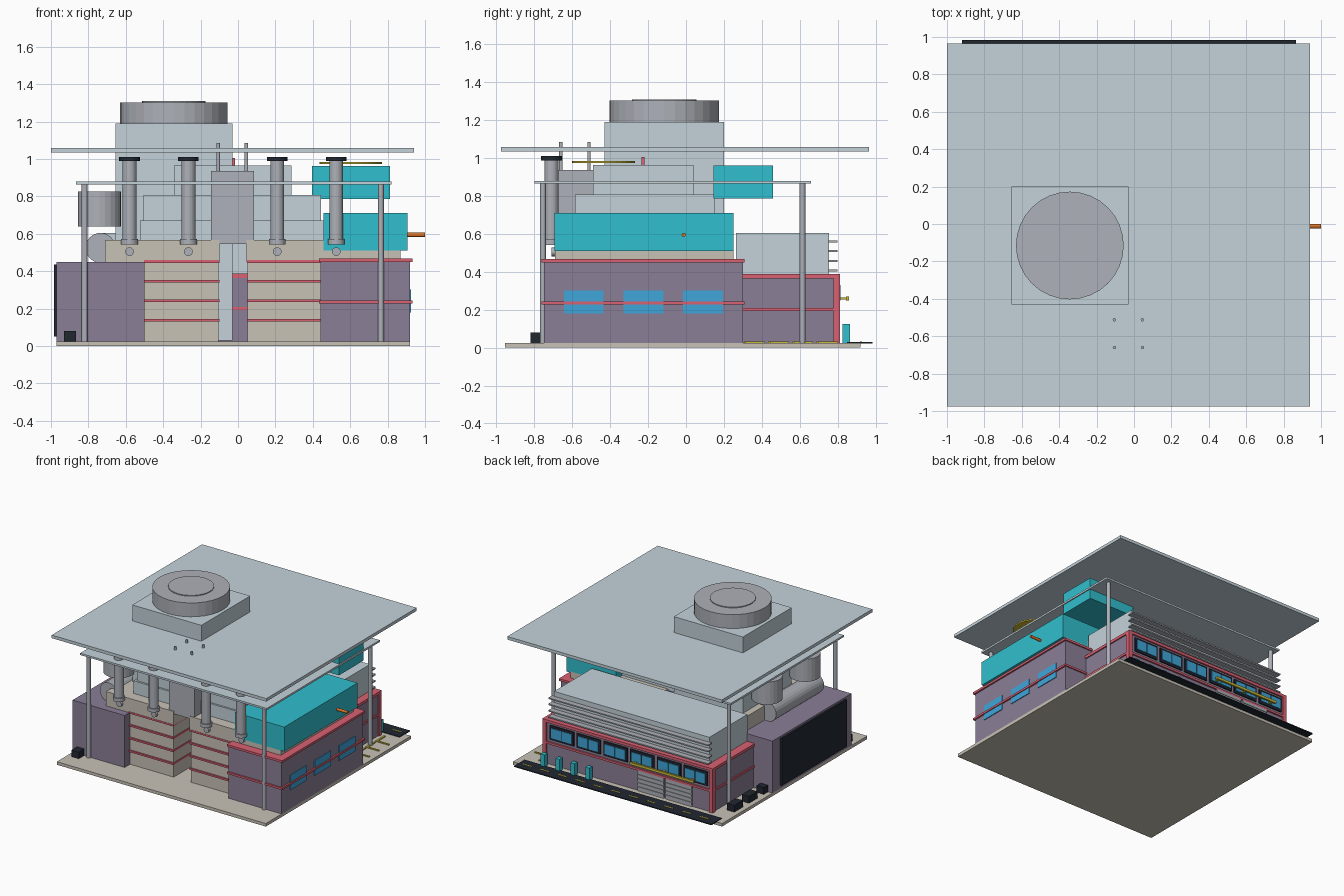
import bpy, bmesh
from math import pi
from mathutils import Matrix, Vector

MATS = {}
COLORS = dict(
    pale=(0.55, 0.65, 0.70), purple=(0.26, 0.21, 0.31), red=(0.70, 0.12, 0.17),
    beige=(0.58, 0.54, 0.47), cyan=(0.03, 0.52, 0.62), dark=(0.015, 0.02, 0.03),
    glass=(0.05, 0.38, 0.70), yellow=(0.60, 0.50, 0.04), orange=(0.70, 0.17, 0.02),
    steel=(0.42, 0.44, 0.48))


def finish(bm, name, color):
    me = bpy.data.meshes.new(name)
    bm.to_mesh(me)
    bm.free()
    if color not in MATS:
        MATS[color] = bpy.data.materials.new(color)
        MATS[color].diffuse_color = (*COLORS[color], 1)
    me.materials.append(MATS[color])
    ob = bpy.data.objects.new(name, me)
    bpy.context.collection.objects.link(ob)
    return ob


def box(name, color, x0, x1, y0, y1, z0, z1):
    bm = bmesh.new()
    m = Matrix.Translation(((x0 + x1) / 2, (y0 + y1) / 2, (z0 + z1) / 2))
    m = m @ Matrix.Diagonal((x1 - x0, y1 - y0, z1 - z0, 1))
    bmesh.ops.create_cube(bm, size=1, matrix=m)
    return finish(bm, name, color)


def rod(name, color, a, b, r, n=24):
    a, b = Vector(a), Vector(b)
    d = b - a
    bm = bmesh.new()
    m = Matrix.Translation((a + b) / 2) @ d.to_track_quat('Z', 'Y').to_matrix().to_4x4()
    bmesh.ops.create_cone(bm, cap_ends=True, segments=n, radius1=r, radius2=r,
                          depth=d.length, matrix=m)
    return finish(bm, name, color)


def upright(name, color, x, y, z0, z1, r, n=24):
    return rod(name, color, (x, y, z0), (x, y, z1), r, n)


# Ground, road and road markings
box("ground_slab", "beige", -0.97, 0.92, -0.955, 0.92, 0, 0.025)
box("road", "dark", -0.92, 0.865, 0.85, 0.985, 0.022, 0.03)
for i in range(11):
    x = -0.85 + i * 0.16
    box("road_dash", "yellow", x, x + 0.08, 0.918, 0.928, 0.03, 0.033)
for i in range(4):
    y = 0.305 + i * 0.128
    box("parking_line", "yellow", 0.76, 0.775, y, y + 0.11, 0.025, 0.033)
    box("parking_divider", "yellow", 0.76, 0.88, y, y + 0.012, 0.025, 0.033)

# Overhead roof and the lower canopy on posts
box("upper_roof", "pale", -1.0, 0.94, -0.977, 0.965, 1.035, 1.06)
box("canopy", "pale", -0.867, 0.82, -0.8, 0.66, 0.865, 0.88)
for x in (-0.82, 0.765):
    for y in (-0.755, 0.615):
        upright("canopy_post", "steel", x, y, 0.02, 0.87, 0.016, 16)

# Cooling tower with round fan housing
box("cooling_tower", "pale", -0.655, -0.03, -0.43, 0.2, 0.03, 1.19)
upright("fan_housing", "steel", -0.343, -0.115, 1.19, 1.303, 0.288, 32)
upright("fan_hub", "steel", -0.343, -0.115, 1.30, 1.31, 0.17, 32)

# Left wing with a large dark panel
box("left_wing", "purple", -0.97, -0.5, -0.75, 0.27, 0.025, 0.45)
box("left_panel", "dark", -0.985, -0.965, -0.67, 0.17, 0.05, 0.435)
for y in (0.65, 0.46, 0.27, -0.765):
    box("ground_unit", "dark", -0.93, -0.865, y - 0.055, y + 0.055, 0.025, 0.08)

# Tanks on the left wing
for y in (0.01, -0.48):
    upright("tank", "steel", -0.74, y, 0.64, 0.825, 0.115)
rod("lying_tank", "steel", (-0.735, 0.0, 0.525), (-0.735, -0.62, 0.525), 0.08)

# Right wing with trims and windows
box("right_wing", "purple", 0.44, 0.92, -0.75, 0.3, 0.025, 0.455)
for z0, z1 in ((0.45, 0.468), (0.228, 0.244)):
    box("right_wing_trim", "red", 0.433, 0.933, -0.763, 0.31, z0, z1)
for y in (-0.645, -0.33, -0.015):
    box("right_window", "glass", 0.9, 0.926, y, y + 0.21, 0.18, 0.302)

# Central striped blocks, with an open gap between them
for x0, x1, u0, u1 in ((-0.5, -0.105, -0.71, -0.1), (0.05, 0.44, 0.045, 0.665)):
    box("central_block", "beige", x0, x1, -0.68, 0.25, 0.025, 0.46)
    box("central_cornice", "beige", u0, u1, -0.69, 0.25, 0.45, 0.567)
    for z in (0.137, 0.242, 0.347, 0.452):
        box("red_stripe", "red", x0 - 0.003, x1 + 0.005, -0.693, 0.255, z - 0.007, z + 0.007)

# Stepped roof boxes
box("roof_step_low", "pale", -0.525, 0.46, -0.6, 0.17, 0.555, 0.67)
box("roof_step_mid", "pale", -0.505, 0.445, -0.585, 0.15, 0.56, 0.808)
box("roof_step_high", "pale", -0.342, 0.285, -0.49, 0.04, 0.56, 0.965)
box("roof_marker", "red", -0.03, -0.015, -0.235, -0.22, 0.965, 1.005)

# Lift shaft with four masts
box("shaft", "steel", -0.145, 0.085, -0.685, -0.49, 0.545, 0.937)
for x in (-0.105, 0.045):
    for y in (-0.512, -0.66):
        upright("mast", "steel", x, y, 0.93, 1.085, 0.009, 12)

# Front chimneys with collars, caps and stubs
for x in (-0.58, -0.265, 0.21, 0.525):
    upright("chimney", "steel", x, -0.71, 0.55, 0.99, 0.037)
    upright("chimney_collar", "steel", x, -0.71, 0.543, 0.572, 0.045)
    upright("chimney_cap", "dark", x, -0.71, 0.988, 1.012, 0.055)
    rod("chimney_stub", "steel", (x, -0.71, 0.505), (x, -0.66, 0.505), 0.023)

# Cyan roof volumes, disc and horizontal pole
box("cyan_plinth", "beige", 0.5, 0.87, -0.69, 0.25, 0.46, 0.52)
box("cyan_lower", "cyan", 0.458, 0.905, -0.695, 0.25, 0.51, 0.71)
box("cyan_upper", "cyan", 0.395, 0.812, 0.145, 0.458, 0.787, 0.962)
upright("landing_disc", "yellow", 0.602, -0.435, 0.974, 0.985, 0.167, 32)
rod("side_pole", "orange", (0.88, -0.012, 0.595), (1.0, -0.012, 0.595), 0.011, 12)

# Back building with trims and corner posts
box("back_building", "purple", -0.8, 0.72, 0.26, 0.8, 0.025, 0.37)
for z0, z1 in ((0.365, 0.388), (0.193, 0.21)):
    box("back_trim", "red", -0.81, 0.73, 0.255, 0.813, z0, z1)
for x in (-0.81, 0.695):
    box("back_corner_post", "red", x, x + 0.035, 0.778, 0.813, 0.025, 0.37)
box("back_upper", "pale", -0.74, 0.665, 0.265, 0.755, 0.385, 0.605)
for z in (0.407, 0.457, 0.51, 0.56):
    box("louvre", "steel", -0.76, 0.685, 0.75, 0.8, z - 0.005, z + 0.005)

# Back window row: dark frame with two panes each
for i in range(6):
    x = -0.76 + i * 0.242
    box("back_window_frame", "dark", x, x + 0.215, 0.79, 0.81, 0.232, 0.348)
    for k in (0, 1):
        p = x + 0.015 + k * 0.096
        box("back_window_pane", "glass", p, p + 0.088, 0.79, 0.816, 0.25, 0.33)

# Slatted garage doors, yellow awning and bollards
for x in (-0.62, -0.365):
    box("garage_door", "steel", x, x + 0.235, 0.79, 0.808, 0.025, 0.19)
    for k in range(5):
        z = 0.04 + k * 0.033
        box("garage_slat", "steel", x, x + 0.235, 0.8, 0.813, z, z + 0.022)
box("awning", "yellow", -0.67, -0.09, 0.845, 0.86, 0.25, 0.27)
for x in (-0.64, -0.38, -0.12):
    box("awning_bracket", "yellow", x - 0.008, x + 0.008, 0.8, 0.85, 0.255, 0.265)
for x in (0.69, 0.555, 0.42, 0.285):
    box("bollard", "cyan", x - 0.018, x + 0.018, 0.827, 0.866, 0.025, 0.125)
